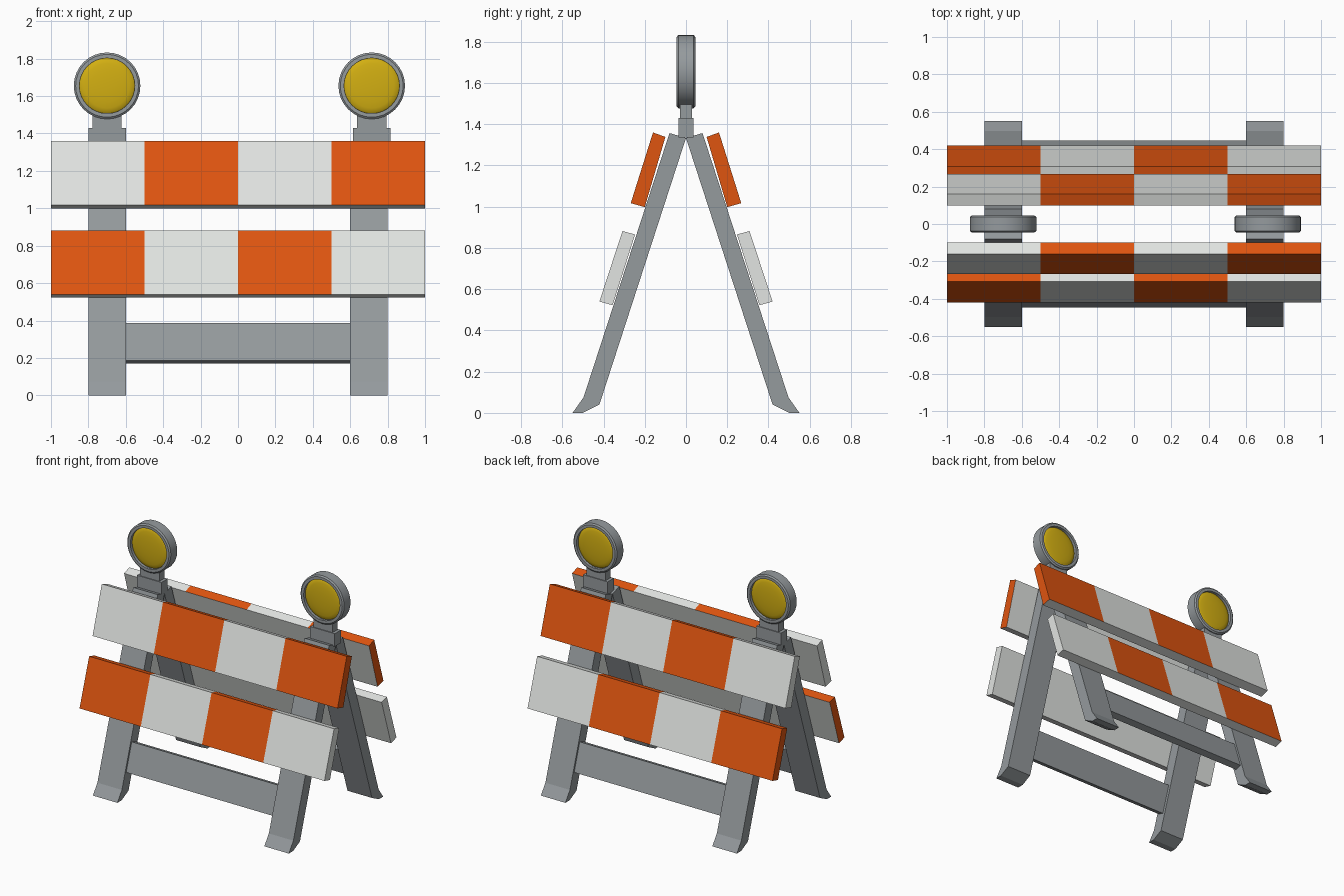
import bpy, bmesh, math
from mathutils import Vector

if "Cube" in bpy.data.objects:
    bpy.data.objects.remove(bpy.data.objects["Cube"])


def material(name, rgb):
    m = bpy.data.materials.new(name)
    m.diffuse_color = (*rgb, 1)
    m.use_nodes = True
    m.node_tree.nodes["Principled BSDF"].inputs["Base Color"].default_value = m.diffuse_color
    return m


GREY = material("grey_metal", (0.30, 0.325, 0.34))
WHITE = material("reflective_white", (0.76, 0.78, 0.76))
ORANGE = material("safety_orange", (0.74, 0.09, 0.005))
YELLOW = material("amber_lens", (0.65, 0.43, 0.006))


def finish(name, bm, mats):
    bmesh.ops.recalc_face_normals(bm, faces=bm.faces)
    me = bpy.data.meshes.new(name)
    bm.to_mesh(me)
    bm.free()
    for m in mats:
        me.materials.append(m)
    ob = bpy.data.objects.new(name, me)
    bpy.context.collection.objects.link(ob)
    return ob


def prism(profile, xs):
    """Extrude a (y, z) profile along the x stations in xs."""
    bm = bmesh.new()
    rings = [[bm.verts.new((x, y, z)) for y, z in profile] for x in xs]
    n = len(profile)
    for a, b in zip(rings, rings[1:]):
        for i in range(n):
            j = (i + 1) % n
            bm.faces.new((a[i], a[j], b[j], b[i]))
    bm.faces.new(rings[0])
    bm.faces.new(rings[-1])
    return bm


def lathe(name, profile, centre, mat, steps=32):
    """Spin an (r, y) profile around the y axis through centre."""
    bm = bmesh.new()
    vs = [bm.verts.new((r, y, 0)) for r, y in profile]
    es = [bm.edges.new(p) for p in zip(vs, vs[1:])]
    bmesh.ops.spin(bm, geom=vs + es, cent=(0, 0, 0), axis=(0, 1, 0),
                   angle=math.tau, steps=steps)
    bmesh.ops.remove_doubles(bm, verts=bm.verts, dist=1e-4)
    bmesh.ops.translate(bm, verts=bm.verts, vec=Vector(centre))
    ob = finish(name, bm, [mat])
    bpy.ops.object.select_all(action='DESELECT')
    ob.select_set(True)
    bpy.context.view_layer.objects.active = ob
    bpy.ops.object.shade_smooth_by_angle(angle=math.radians(35))
    return ob


# Profiles of one side, as (distance from the centre plane, height)
LEG = [(0, 1.333), (0.08, 1.357), (0.497, 0.075), (0.55, 0), (0.50, 0), (0.42, 0.04)]
UPPER = [(0.10, 1.338), (0.16, 1.36), (0.268, 1.017), (0.20, 0.998)]
LOWER = [(0.247, 0.865), (0.308, 0.882), (0.42, 0.54), (0.356, 0.522)]
RAIL = [(0.335, 0.37), (0.382, 0.386), (0.447, 0.185), (0.40, 0.17)]

for side, s in (("front", -1), ("back", 1)):
    flip = lambda prof: [(s * y, z) for y, z in prof]
    # Legs with splayed feet
    for lr, x in (("left", -0.7), ("right", 0.7)):
        finish(f"{side}_{lr}_leg", prism(flip(LEG), (x - 0.1, x + 0.1)), [GREY])
    # Cross rail between the legs
    finish(f"{side}_cross_rail", prism(flip(RAIL), (-0.6, 0.6)), [GREY])
    # Striped boards: plain white on the inner and bottom faces
    for level, prof, start in (("upper", UPPER, 0), ("lower", LOWER, 1)):
        bm = prism(flip(prof), (-1, -0.5, 0, 0.5, 1))
        bmesh.ops.recalc_face_normals(bm, faces=bm.faces)
        for f in bm.faces:
            stripe = min(3, int((f.calc_center_median().x + 1) / 0.5))
            n = f.normal
            plain = abs(n.x) < 0.5 and (n.y * s < -0.6 or n.z < -0.6)
            f.material_index = 0 if plain else (stripe + start) % 2
        finish(f"{side}_{level}_board", bm, [WHITE, ORANGE])


def box(name, x, hw, hd, z0, z1):
    prof = [(-hd, z0), (hd, z0), (hd, z1), (-hd, z1)]
    finish(name, prism(prof, (x - hw, x + hw)), [GREY])


# Warning lamps
RIM = [(0.148, -0.022), (0.148, -0.045), (0.168, -0.045), (0.178, -0.037),
       (0.178, 0.037), (0.168, 0.045), (0.148, 0.045), (0.148, 0.022)]
for lr, x in (("left", -0.70), ("right", 0.715)):
    box(f"{lr}_lamp_base", x, 0.10, 0.036, 1.335, 1.43)
    box(f"{lr}_lamp_neck", x, 0.078, 0.03, 1.43, 1.51)
    lathe(f"{lr}_lamp_housing", RIM, (x, 0, 1.655), GREY)
    # Domed lenses on both sides
    for side, s in (("front", -1), ("back", 1)):
        dome = [(0.148 * math.sin(a), s * (0.024 + 0.018 * math.cos(a)))
                for a in (math.pi / 2 * i / 5 for i in range(6))]
        lathe(f"{lr}_lamp_{side}_lens", dome, (x, 0, 1.655), YELLOW)
